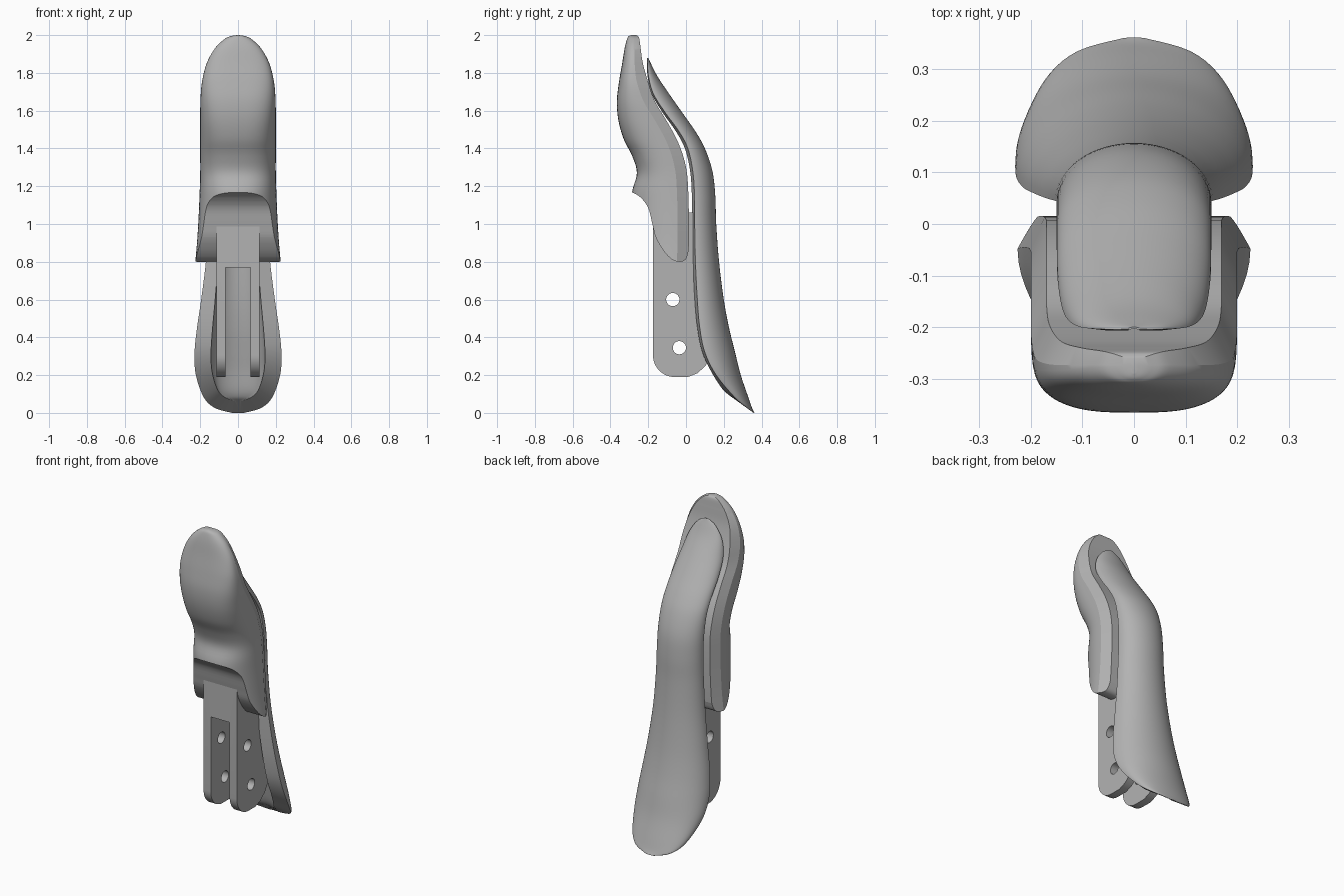
import bpy, bmesh, math

cube = bpy.data.objects.get("Cube")
if cube:
    bpy.data.objects.remove(cube, do_unlink=True)

grey = bpy.data.materials.new("plain grey")
grey.use_nodes = True
colour = (0.45, 0.45, 0.45, 1)
grey.diffuse_color = colour
grey.node_tree.nodes["Principled BSDF"].inputs["Base Color"].default_value = colour


def add_object(name, bm):
    bmesh.ops.remove_doubles(bm, verts=bm.verts, dist=0.0002)
    bmesh.ops.recalc_face_normals(bm, faces=bm.faces)
    mesh = bpy.data.meshes.new(name)
    bm.to_mesh(mesh)
    bm.free()
    mesh.materials.append(grey)
    obj = bpy.data.objects.new(name, mesh)
    bpy.context.collection.objects.link(obj)
    return obj


def refine(rows, steps):
    """Catmull-Rom interpolation through table rows."""
    out = []
    for i in range(len(rows) - 1):
        a, b = rows[max(i - 1, 0)], rows[i]
        c, d = rows[i + 1], rows[min(i + 2, len(rows) - 1)]
        for s in range(steps):
            t = s / steps
            out.append([q + 0.5 * t * (r - p + t * (2 * p - 5 * q + 4 * r - u + t * (3 * (q - r) + u - p)))
                        for p, q, r, u in zip(a, b, c, d)])
    return out + [list(rows[-1])]


def loft(name, rings):
    bm = bmesh.new()
    loops = [[bm.verts.new(p) for p in ring] for ring in rings]
    n = len(loops[0])
    for a, b in zip(loops, loops[1:]):
        for i in range(n):
            j = (i + 1) % n
            bm.faces.new((a[i], a[j], b[j], b[i]))
    bm.faces.new(loops[0])
    bm.faces.new(loops[-1])
    return add_object(name, bm)


def extrude_side(name, outline, half):
    """Side outline of (y, z) points, extruded across x."""
    bm = bmesh.new()
    face = bm.faces.new([bm.verts.new((-half, y, z)) for y, z in outline])
    new = bmesh.ops.extrude_face_region(bm, geom=[face])["geom"]
    bmesh.ops.translate(bm, vec=(2 * half, 0, 0),
                        verts=[v for v in new if isinstance(v, bmesh.types.BMVert)])
    return add_object(name, bm)


def cut(obj, cutter, operation):
    cutter.hide_render = True
    mod = obj.modifiers.new("cut", "BOOLEAN")
    mod.operation, mod.object, mod.solver = operation, cutter, "EXACT"
    bpy.context.view_layer.objects.active = obj
    bpy.ops.object.modifier_apply(modifier=mod.name)
    bpy.data.objects.remove(cutter, do_unlink=True)


def shade(obj, degrees):
    bpy.ops.object.select_all(action="DESELECT")
    obj.select_set(True)
    bpy.context.view_layer.objects.active = obj
    bpy.ops.object.shade_smooth_by_angle(angle=math.radians(degrees))


# Front grip: height, half width, front y, back y, roundness exponent
GRIP = [
    (0.74, 0.232, -0.29, 0.01, 2.1), (0.90, 0.217, -0.29, 0.015, 2.1),
    (1.05, 0.208, -0.288, 0.015, 2.2), (1.17, 0.203, -0.285, 0.012, 2.3),
    (1.27, 0.2, -0.26, 0.005, 2.5), (1.36, 0.2, -0.285, -0.015, 2.6),
    (1.45, 0.2, -0.33, -0.05, 2.8), (1.55, 0.2, -0.358, -0.105, 3),
    (1.65, 0.199, -0.366, -0.165, 3), (1.75, 0.191, -0.355, -0.2, 3),
    (1.85, 0.166, -0.338, -0.228, 2.8), (1.93, 0.122, -0.325, -0.24, 2.6),
    (1.98, 0.07, -0.312, -0.247, 2.3), (1.995, 0.035, -0.302, -0.255, 2),
    (2.0, 0.005, -0.29, -0.265, 2),
]


def grip_ring(row):
    z, w, front, back, n = row
    crease = back - min(0.06, 0.4 * (back - front))
    ring = [(-0.85 * w, back, z)]
    for i in range(33):
        a = math.pi * i / 32
        c, s = math.cos(a), math.sin(a)
        x = -math.copysign(abs(c) ** (2 / n), c) * w
        ring.append((x, crease - (crease - front) * abs(s) ** (2 / n), z))
    return ring + [(0.85 * w, back, z)]


grip = loft("front_grip", [grip_ring(r) for r in refine(GRIP, 5)])

# Curved underside of the grip, with two side wings
ARCH = [(-0.285, 1.168), (-0.24, 1.14), (-0.2, 1.085), (-0.178, 1.0),
        (-0.16, 0.93), (-0.12, 0.86), (-0.075, 0.813), (-0.03, 0.8), (0.0, 0.815), (0.014, 0.86)]
region = refine(ARCH, 5) + [(0.5, 0.87), (0.5, 2.2), (-0.6, 2.2), (-0.6, 1.18)]
cut(grip, extrude_side("grip_trim", region, 0.5), "INTERSECT")
shade(grip, 26)

# Rear shell: height, half width, rim y, rear y, inner rim height, inner rim y
SHELL = [
    (0.0, 0.03, 0.357, 0.362, 0.065, 0.275), (0.025, 0.12, 0.325, 0.35, 0.085, 0.24),
    (0.08, 0.18, 0.26, 0.331, 0.13, 0.19), (0.2, 0.223, 0.16, 0.29, 0.225, 0.13),
    (0.32, 0.23, 0.1, 0.26, 0.325, 0.085), (0.45, 0.217, 0.073, 0.228, 0.45, 0.06),
    (0.6, 0.195, 0.06, 0.2, 0.6, 0.046), (0.8, 0.17, 0.05, 0.175, 0.8, 0.036),
    (1.0, 0.156, 0.046, 0.16, 1.0, 0.032), (1.15, 0.151, 0.045, 0.155, 1.15, 0.031),
    (1.28, 0.15, 0.036, 0.14, 1.28, 0.022), (1.4, 0.15, 0.01, 0.1, 1.4, -0.006),
    (1.49, 0.15, -0.037, 0.05, 1.49, -0.053), (1.59, 0.148, -0.11, -0.02, 1.59, -0.124),
    (1.69, 0.136, -0.173, -0.09, 1.69, -0.182), (1.78, 0.11, -0.198, -0.15, 1.78, -0.203),
    (1.85, 0.062, -0.204, -0.186, 1.85, -0.207), (1.88, 0.012, -0.204, -0.2, 1.88, -0.206),
]


def shell_ring(row):
    z, w, rim, rear, inner_z, inner_rim = row
    arc = [(math.cos(math.pi * i / 32), math.sin(math.pi * i / 32)) for i in range(33)]
    outer = [(w * c, rim + (rear - rim) * s, z) for c, s in arc]
    depth = 0.7 * (rear - rim)
    inner = [(-0.62 * w * c, inner_rim + depth * s, inner_z) for c, s in arc]
    return outer + inner


shell = loft("rear_shell", [shell_ring(r) for r in refine(SHELL, 5)])
shade(shell, 35)

# Forked mounting tang with a rounded foot
foot = [(-0.06 - 0.115 * math.cos(a), 0.305 - 0.115 * math.sin(a))
        for a in (math.pi / 2 * i / 12 for i in range(13))]
outline = [(-0.175, 1.06)] + foot + [(0.01, 0.19), (0.06, 0.21), (0.1, 0.245), (0.135, 0.3),
                                     (0.14, 0.45), (0.1, 0.75), (0.09, 1.06)]
tang = extrude_side("forked_tang", outline, 0.115)
slot = [(-0.4, 0.05), (0.4, 0.05), (0.4, 0.77), (-0.4, 0.77)]
cut(tang, extrude_side("tang_slot", slot, 0.065), "DIFFERENCE")

# Two pin holes through both prongs
for y, z in ((-0.07, 0.6), (-0.035, 0.345)):
    circle = [(y + 0.035 * math.cos(math.tau * i / 32), z + 0.035 * math.sin(math.tau * i / 32))
              for i in range(32)]
    cut(tang, extrude_side("pin_hole", circle, 0.3), "DIFFERENCE")
shade(tang, 30)
